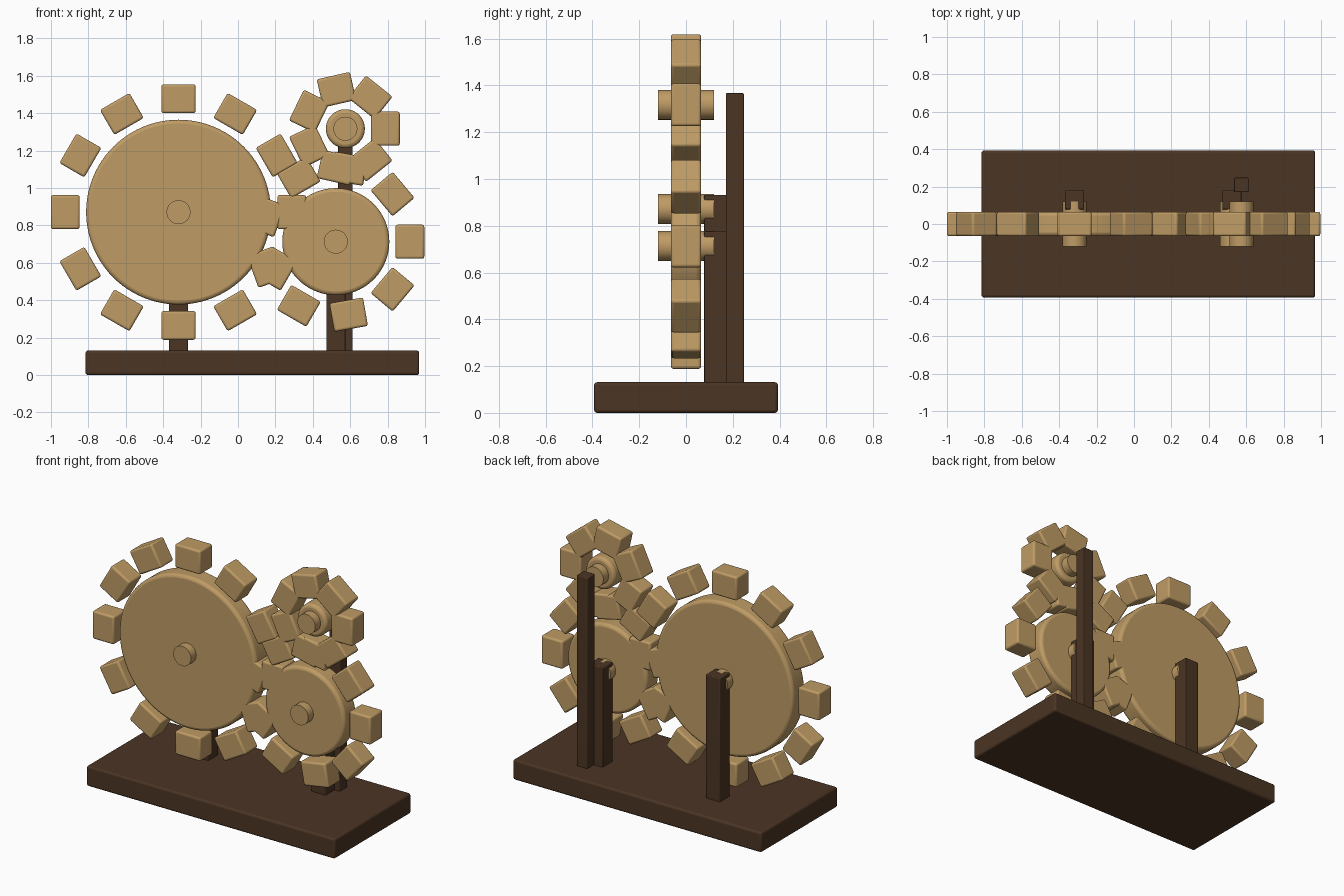
import bpy
from math import radians, cos, sin, tau

cube = bpy.data.objects.get("Cube")
if cube:
    bpy.data.objects.remove(cube, do_unlink=True)


def make_material(name, colour):
    mat = bpy.data.materials.new(name)
    mat.use_nodes = True
    mat.diffuse_color = colour
    mat.node_tree.nodes["Principled BSDF"].inputs["Base Color"].default_value = colour
    return mat


light_wood = make_material("light wood", (0.52, 0.33, 0.13, 1))
dark_wood = make_material("dark wood", (0.07, 0.035, 0.017, 1))


def finish(obj, name, mat, bevel):
    """Name, colour and soften the edges of the active object."""
    obj.name = name
    obj.data.materials.append(mat)
    bpy.ops.object.transform_apply(location=False, rotation=False, scale=True)
    bpy.ops.object.shade_smooth_by_angle(angle=radians(40))
    if bevel:
        mod = obj.modifiers.new("rounded edges", "BEVEL")
        mod.width = bevel
        mod.segments = 3
        mod.limit_method = "ANGLE"
        mod.angle_limit = radians(40)
    return obj


def box(name, centre, size, mat, bevel, turn=0):
    bpy.ops.mesh.primitive_cube_add(size=1, location=centre, rotation=(0, turn, 0))
    bpy.context.object.scale = size
    return finish(bpy.context.object, name, mat, bevel)


def disc(name, x, z, radius, depth, bevel, sides):
    bpy.ops.mesh.primitive_cylinder_add(vertices=sides, radius=radius, depth=depth,
                                        location=(x, 0, z), rotation=(radians(90), 0, 0))
    return finish(bpy.context.object, name, light_wood, bevel)


def gear(name, x, z, radius, teeth, tooth_ring):
    """Disc on an axle, ringed by evenly spaced block teeth."""
    disc(name + "_wheel", x, z, radius, 0.13, 0.02, 96)
    disc(name + "_axle", x, z, 0.064, 0.238, 0, 48)
    for i in range(teeth):
        a = tau * i / teeth
        box(f"{name}_tooth_{i + 1}",
            (x + tooth_ring * cos(a), 0, z + tooth_ring * sin(a)),
            (0.154, 0.13, 0.182), light_wood, 0.012, -a)


def post(name, x, y, width, top):
    bottom = 0.1
    box(name, (x, y, (bottom + top) / 2), (width, width, top - bottom), dark_wood, 0.005)


# Base slab
box("base", (0.077, 0, 0.0655), (1.784, 0.786, 0.131), dark_wood, 0.013)

# Gears
gear("large_gear", -0.318, 0.871, 0.494, 12, 0.606)
gear("medium_gear", 0.523, 0.713, 0.286, 9, 0.396)
gear("small_gear", 0.574, 1.317, 0.104, 7, 0.214)

# Support posts behind the gears
post("large_gear_post", -0.318, 0.129, 0.102, 0.932)
post("medium_gear_post", 0.523, 0.129, 0.102, 0.776)
post("small_gear_post", 0.574, 0.209, 0.077, 1.367)
